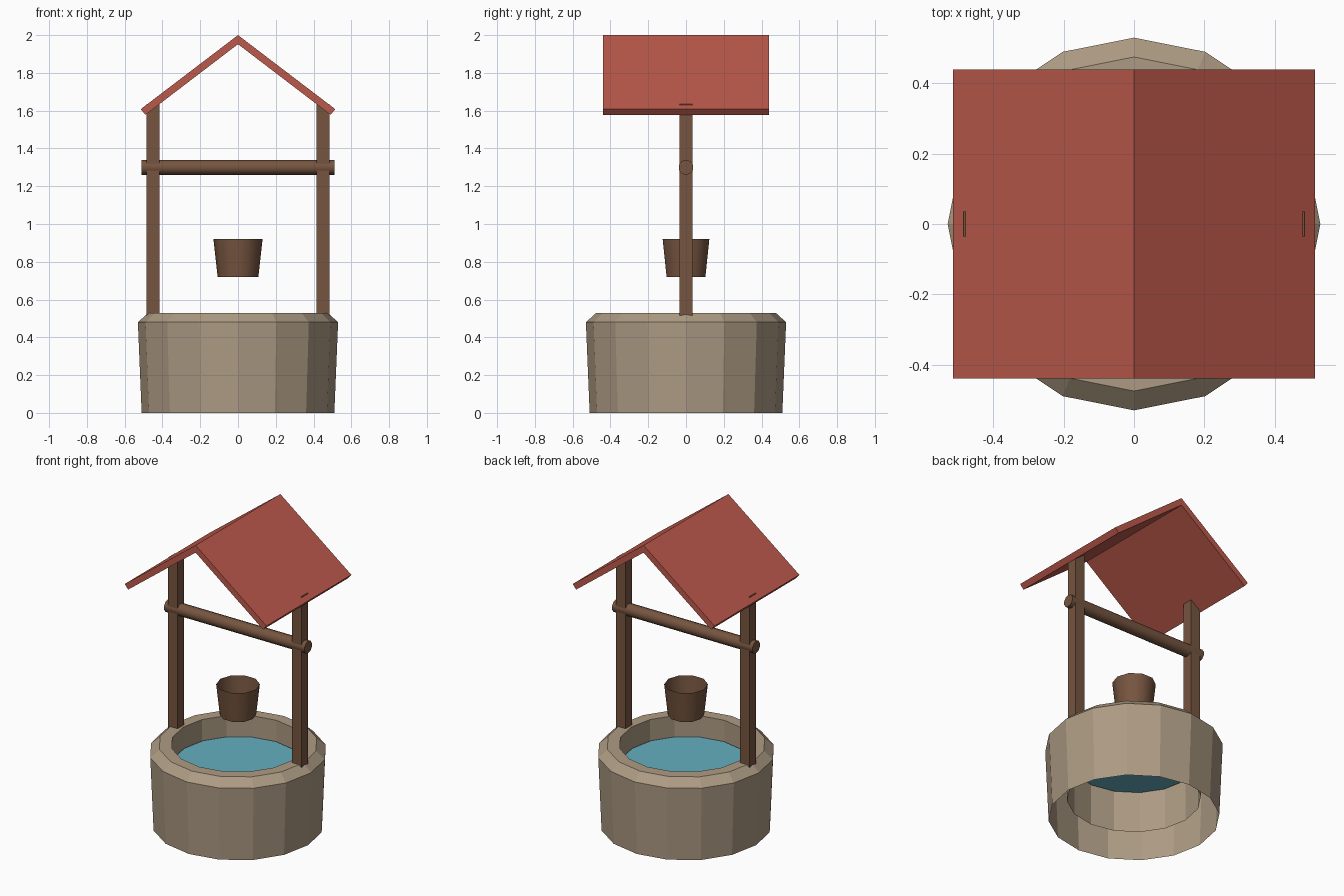
import bpy
from math import cos, sin, pi

if "Cube" in bpy.data.objects:
    bpy.data.objects.remove(bpy.data.objects["Cube"])


def material(name, rgb):
    m = bpy.data.materials.new(name)
    m.diffuse_color = (*rgb, 1)
    m.use_nodes = True
    m.node_tree.nodes["Principled BSDF"].inputs["Base Color"].default_value = m.diffuse_color
    return m


STONE = material("stone", (0.42, 0.33, 0.23))
WOOD = material("wood", (0.18, 0.09, 0.05))
ROOF = material("red_roof", (0.50, 0.10, 0.07))
WATER = material("water", (0.13, 0.43, 0.53))


def add_mesh(name, verts, faces, mat):
    me = bpy.data.meshes.new(name)
    me.from_pydata(verts, [], faces)
    me.materials.append(mat)
    ob = bpy.data.objects.new(name, me)
    bpy.context.collection.objects.link(ob)
    return ob


def lathe(name, profile, n, mat, cap_start=False):
    """Spin (radius, z) points around z; open ends unless capped."""
    verts = [(r * cos(2 * pi * i / n), r * sin(2 * pi * i / n), z)
             for r, z in profile for i in range(n)]
    faces = [(k * n + i, k * n + (i + 1) % n,
              (k + 1) * n + (i + 1) % n, (k + 1) * n + i)
             for k in range(len(profile) - 1) for i in range(n)]
    if cap_start:
        faces.append(tuple(reversed(range(n))))
    return add_mesh(name, verts, faces, mat)


def smooth(ob):
    bpy.ops.object.select_all(action='DESELECT')
    ob.select_set(True)
    bpy.context.view_layer.objects.active = ob
    bpy.ops.object.shade_smooth_by_angle(angle=pi / 3)


# Stone ring with a bevelled rim, open underneath
lathe("stone_wall", [(0.51, 0), (0.53, 0.48), (0.475, 0.53),
                     (0.40, 0.53), (0.40, 0.13)], 16, STONE)

# Water surface
n = 16
add_mesh("water_surface",
         [(0.39 * cos(2 * pi * i / n), 0.39 * sin(2 * pi * i / n), 0.395)
          for i in range(n)], [tuple(range(n))], WATER)

# Two posts standing on the rim, just poking through the roof
for side, name in ((-1, "left_post"), (1, "right_post")):
    bpy.ops.mesh.primitive_cube_add(size=1, location=(side * 0.45, 0, 1.0675))
    post = bpy.context.object
    post.name = name
    post.scale = (0.07, 0.07, 1.135)
    post.data.materials.append(WOOD)

# Crossbar
bpy.ops.mesh.primitive_cylinder_add(vertices=10, radius=0.04, depth=1.02,
                                    location=(0, 0, 1.30),
                                    rotation=(0, pi / 2, 0))
bar = bpy.context.object
bar.name = "crossbar"
bar.rotation_euler = (pi / 2, 0, pi / 2)
bar.data.materials.append(WOOD)
smooth(bar)

# Hanging bucket, open on top
smooth(lathe("bucket", [(0.108, 0.72), (0.13, 0.92)], 10, WOOD, cap_start=True))

# Gable roof: chevron section extruded along y
section = [(-0.515, 1.608), (-0.49, 1.578), (0, 1.952),
           (0.49, 1.578), (0.515, 1.608), (0, 2.0)]
verts = [(x, y, z) for y in (-0.44, 0.44) for x, z in section]
faces = [(i, i + 6, (i + 1) % 6 + 6, (i + 1) % 6) for i in range(6)]
faces += [(0, 1, 2, 5), (2, 3, 4, 5), (11, 8, 7, 6), (11, 10, 9, 8)]
add_mesh("roof", verts, [tuple(reversed(f)) if len(f) == 4 and k < 6 else f
                         for k, f in enumerate(faces)], ROOF)
